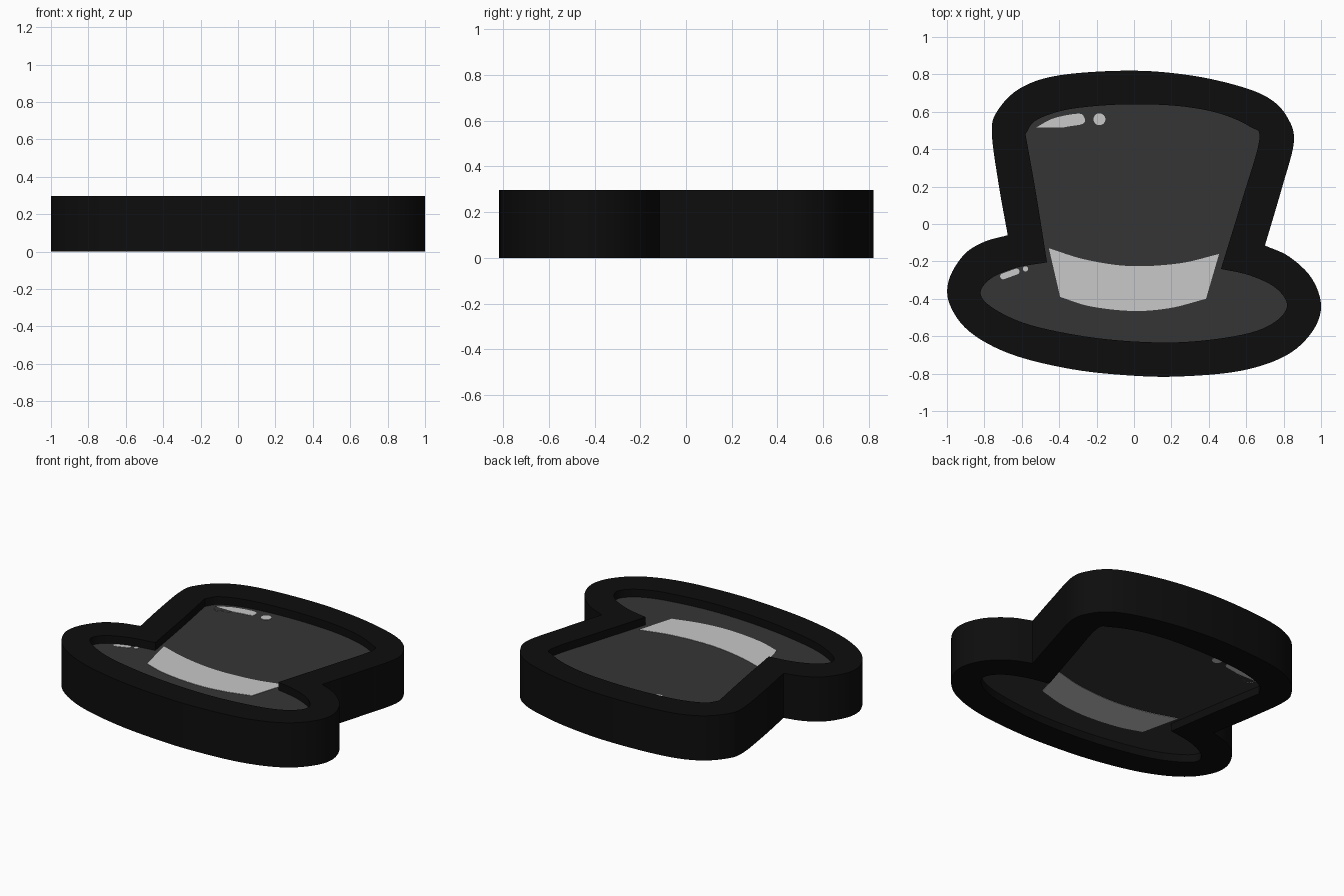
import bpy, bmesh, math
from mathutils import Vector

if "Cube" in bpy.data.objects:
    bpy.data.objects.remove(bpy.data.objects["Cube"])

H = 0.297            # total thickness
MID = H / 2


def material(name, v):
    m = bpy.data.materials.new(name)
    m.diffuse_color = (v, v, v, 1)
    m.use_nodes = True
    m.node_tree.nodes["Principled BSDF"].inputs["Base Color"].default_value = m.diffuse_color
    return m


BLACK = material("black", 0.004)
GREY = material("dark grey", 0.036)
LIGHT = material("light grey", 0.58)


def smooth_run(pts, steps=6):
    """Catmull-Rom curve through an open run of points (last point left out)."""
    p = [Vector(q) for q in pts]
    p = [2 * p[0] - p[1]] + p + [2 * p[-1] - p[-2]]
    out = []
    for a, b, c, d in zip(p, p[1:], p[2:], p[3:]):
        for i in range(steps):
            t = i / steps
            out.append(0.5 * (2 * b + (c - a) * t + (2 * a - 5 * b + 4 * c - d) * t * t
                              + (3 * b - a - 3 * c + d) * t ** 3))
    return out


def outline(*runs):
    """Closed outline from runs; corners stay sharp where runs meet."""
    pts = []
    for i, r in enumerate(runs):
        run = r + [runs[(i + 1) % len(runs)][0]]
        pts += smooth_run(run) if len(run) > 2 else [Vector(run[0])]
    return pts


def capsule(a, b, r, n=10):
    a, b = Vector(a), Vector(b)
    ang = math.atan2(b.y - a.y, b.x - a.x)
    pts = []
    for c, s in ((b, -math.pi / 2), (a, math.pi / 2)):
        for i in range(n):
            t = ang + s + math.pi * (i + (0.5 if a == b else 0)) / (n if a == b else n - 1)
            pts.append(c + r * Vector((math.cos(t), math.sin(t))))
    return pts


def slab(name, loops, half, mat):
    """Extrude closed loops symmetrically about mid height; inner loops are holes."""
    cu = bpy.data.curves.new(name, 'CURVE')
    cu.dimensions = '2D'
    cu.fill_mode = 'BOTH'
    cu.extrude = half
    for pts in loops:
        s = cu.splines.new('POLY')
        s.points.add(len(pts) - 1)
        for sp, p in zip(s.points, pts):
            sp.co = (p.x, p.y, 0, 1)
        s.use_cyclic_u = True
    cu.materials.append(mat)
    ob = bpy.data.objects.new(name, cu)
    ob.location.z = MID
    bpy.context.collection.objects.link(ob)
    bpy.ops.object.select_all(action='DESELECT')
    ob.select_set(True)
    bpy.context.view_layer.objects.active = ob
    bpy.ops.object.convert(target='MESH')
    ob = bpy.context.view_layer.objects.active
    bm = bmesh.new()
    bm.from_mesh(ob.data)
    bmesh.ops.remove_doubles(bm, verts=bm.verts, dist=1e-5)
    bmesh.ops.recalc_face_normals(bm, faces=bm.faces)
    bm.to_mesh(ob.data)
    bm.free()
    bpy.ops.object.shade_smooth_by_angle(angle=math.radians(30))
    return ob


# Outer silhouette: crown then brim, meeting at two sharp notches
outer = outline(
    [(-.675, -.06), (-.725, .22), (-.76, .49), (-.73, .605), (-.61, .725), (-.4, .795), (-.02, .82),
     (.3, .795), (.57, .735), (.73, .667), (.82, .57), (.855, .44), (.79, .19)],
    [(.70, -.115), (.83, -.175), (.95, -.29), (1, -.44), (.95, -.58), (.81, -.705), (.57, -.785),
     (.25, -.815), (-.02, -.81), (-.34, -.775), (-.66, -.695), (-.88, -.575), (-.985, -.43),
     (-.99, -.30), (-.91, -.165), (-.8, -.095)])

# Inner silhouette of the recessed panel
inner = outline(
    [(-.465, -.205), (-.525, .17)],
    [(-.58, .48), (-.53, .55), (-.4, .602), (-.235, .628), (-.01, .64), (.245, .63), (.46, .59),
     (.62, .52), (.67, .45), (.575, .12)],
    [(.465, -.24), (.62, -.275), (.755, -.34), (.818, -.43), (.765, -.515), (.62, -.582),
     (.35, -.625), (.085, -.632), (-.235, -.605), (-.555, -.54), (-.745, -.455), (-.82, -.375),
     (-.77, -.295), (-.635, -.235)])

# Ribbon around the crown
ribbon = outline(
    [(-.455, -.13), (-.26, -.19), (-.02, -.225), (.245, -.21)],
    [(.455, -.16)],
    [(.385, -.40), (.19, -.45), (-.01, -.465), (-.235, -.44)],
    [(-.395, -.39)])

# Bent highlight on the crown
crown_glint = outline(
    [(-.525, .515), (-.43, .565), (-.30, .59), (-.266, .57), (-.275, .535), (-.38, .515),
     (-.475, .473), (-.51, .475), (-.525, .515)])

PANEL = MID - 0.052
PLATE = PANEL + 0.002
slab("hat_rim", [outer, inner], MID, BLACK)
slab("hat_panel", [inner], PANEL, GREY)
slab("hat_ribbon", [ribbon], PLATE, LIGHT)
slab("crown_highlight", [crown_glint[:-1]], PLATE, LIGHT)
slab("crown_highlight_dot", [capsule((-.185, .56), (-.185, .56), .032)], PLATE, LIGHT)
slab("brim_highlight", [capsule((-.70, -.28), (-.628, -.254), .016)], PLATE, LIGHT)
slab("brim_highlight_dot", [capsule((-.58, -.24), (-.58, -.24), .014)], PLATE, LIGHT)
